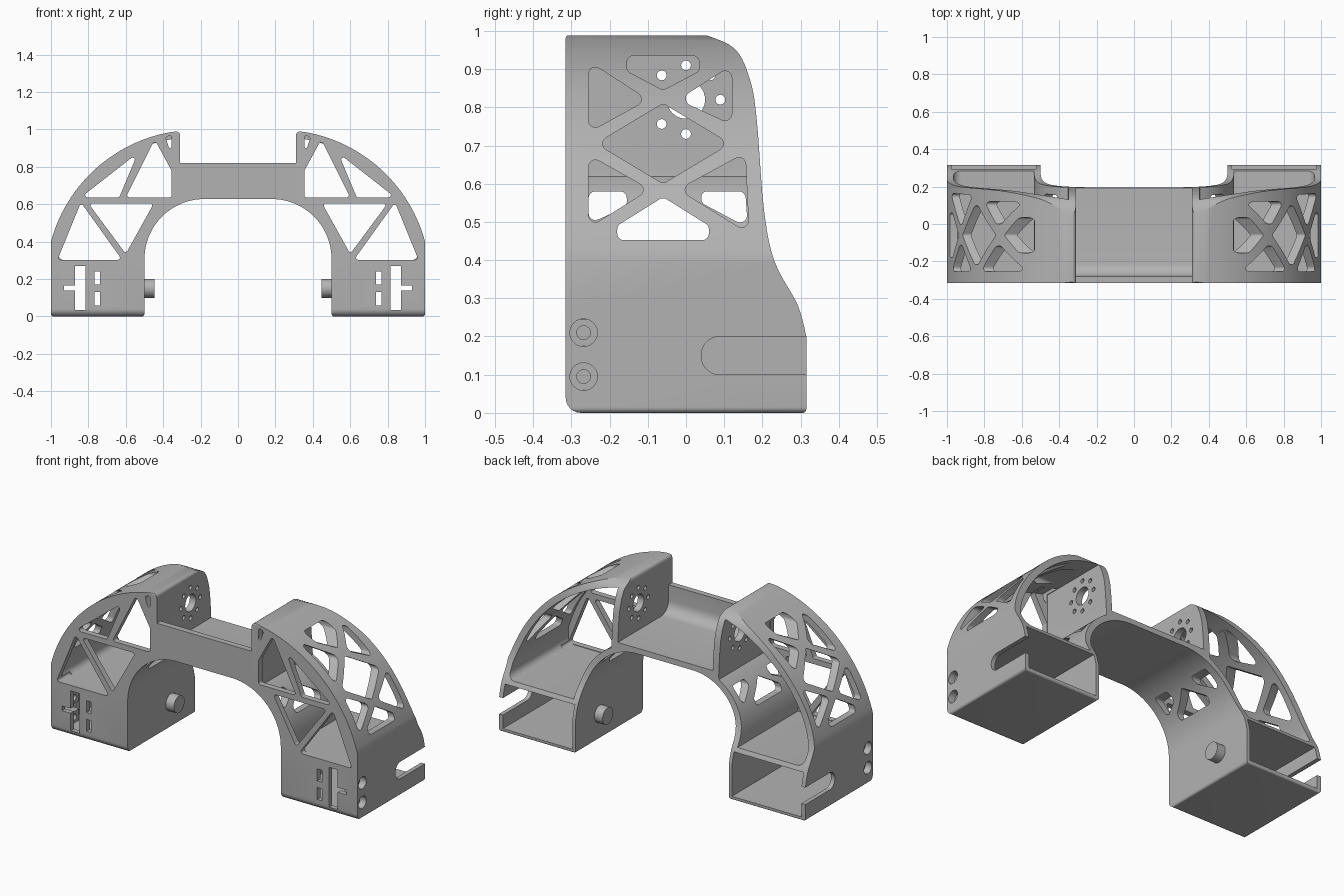
import bpy, bmesh, math
from mathutils import Vector

if "Cube" in bpy.data.objects:
    bpy.data.objects.remove(bpy.data.objects["Cube"])

grey = bpy.data.materials.new("plain_grey")
grey.use_nodes = True
COLOUR = (0.45, 0.45, 0.45, 1)
grey.diffuse_color = COLOUR
grey.node_tree.nodes["Principled BSDF"].inputs["Base Color"].default_value = COLOUR


def rounded(points, radius=0.0, steps=6):
    """Round polygon corners; a third value on a point overrides the radius."""
    out, n = [], len(points)
    for i, p in enumerate(points):
        r = p[2] if len(p) > 2 else radius
        c = Vector(p[:2])
        a = Vector(points[i - 1][:2]) - c
        b = Vector(points[(i + 1) % n][:2]) - c
        if r <= 0:
            out.append(tuple(c))
            continue
        d = min(r / math.tan(a.angle(b) / 2), a.length * 0.49, b.length * 0.49)
        a, b = a.normalized(), b.normalized()
        half = a.angle(b) / 2
        r = d * math.tan(half)
        centre = c + (a + b).normalized() * (r / math.sin(half))
        s, e = c + a * d - centre, c + b * d - centre
        sweep = s.angle_signed(e)
        for k in range(steps + 1):
            t = math.atan2(s.y, s.x) - sweep * k / steps
            out.append((centre.x + r * math.cos(t), centre.y + r * math.sin(t)))
    return out


def arc(cx, cz, r, a0, a1, steps=28):
    angles = [math.radians(a0 + (a1 - a0) * k / steps) for k in range(steps + 1)]
    return [(cx + r * math.cos(t), cz + r * math.sin(t)) for t in angles]


def spline(points, steps=5):
    p = [Vector(q) for q in [points[0]] + points + [points[-1]]]
    out = []
    for a, b, c, d in zip(p, p[1:], p[2:], p[3:]):
        for k in range(steps):
            t = k / steps
            v = 2 * b + (c - a) * t + (2 * a - 5 * b + 4 * c - d) * t * t
            out.append(tuple((v + (3 * b - a - 3 * c + d) * t ** 3) / 2))
    return out + [points[-1]]


def rect(a0, b0, a1, b1):
    return [(a0, b0), (a1, b0), (a1, b1), (a0, b1)]


def prism(name, points, axis, lo, hi):
    """Extrude an (x, z) outline along y, or a (y, z) outline along x."""
    bm = bmesh.new()
    place = (lambda a, b, t: (a, t, b)) if axis == "y" else (lambda a, b, t: (t, a, b))
    ends = [[bm.verts.new(place(a, b, t)) for a, b in points] for t in (lo, hi)]
    for end in ends:
        bm.faces.new(end)
    n = len(points)
    for i in range(n):
        j = (i + 1) % n
        bm.faces.new((ends[0][i], ends[0][j], ends[1][j], ends[1][i]))
    bmesh.ops.recalc_face_normals(bm, faces=bm.faces)
    mesh = bpy.data.meshes.new(name)
    bm.to_mesh(mesh)
    bm.free()
    mesh.materials.append(grey)
    ob = bpy.data.objects.new(name, mesh)
    bpy.context.collection.objects.link(ob)
    return ob


def activate(ob):
    bpy.ops.object.select_all(action="DESELECT")
    ob.select_set(True)
    bpy.context.view_layer.objects.active = ob


def combine(points, axis, lo, hi, operation="DIFFERENCE"):
    tool = prism("cutter", points, axis, lo, hi)
    tool.hide_render = True
    activate(body)
    mod = body.modifiers.new("cut", "BOOLEAN")
    mod.object, mod.operation, mod.solver = tool, operation, "EXACT"
    bpy.ops.object.modifier_apply(modifier=mod.name)
    bpy.data.objects.remove(tool)


# Half of the arch as a solid silhouette, slightly past the centre
outline = [(-0.05, 0.82), (-0.05, 0.628)] + arc(0.18, 0.308, 0.32, 90, 0)
outline += [(0.5, 0, 0.015), (1, 0, 0.015)] + arc(0.22, 0.19, 0.808, 15, 80.5)
outline += [(0.31, 0.99, 0.03), (0.31, 0.82)]
body = prism("arch_frame", rounded(outline), "y", -0.315, 0.315)

# Side contour shared by the whole frame
back = spline([(0.315, 0.2), (0.292, 0.283), (0.232, 0.396), (0.204, 0.533),
               (0.185, 0.77), (0.167, 0.874), (0.128, 0.953), (0.05, 0.99)])
side = [(-0.315, 0, 0.04), (0.315, 0, 0.01)] + back + [(-0.315, 0.99, 0.01)]
combine(rounded(side), "x", -0.5, 1.5, "INTERSECT")

# Hollow upper bay, open at the back
bay = [(0.535, 0.3)] + arc(0.18, 0.308, 0.355, 1, 61) + [(0.35, 0.64)]
bay += arc(0.22, 0.19, 0.77, 80.3, 14.6) + [(0.965, 0.3, 0.05)]
combine(rounded(bay), "y", -0.28, 0.5)

# Hollow base and the trough of the bridge
combine(rect(0.52, 0.02, 0.975, 0.275), "y", -0.285, 0.5)
combine(rounded([(-0.28, 0.66, 0.07), (0.5, 0.66), (0.5, 1.2), (-0.28, 1.2)]),
        "x", -0.5, 0.31)

# Screw bosses inside the base, then counterbored holes
for z in (0.095, 0.21):
    combine(rect(-0.3, z - 0.035, -0.225, z + 0.035), "x", 0.88, 0.985, "UNION")
for z in (0.095, 0.21):
    combine(arc(-0.268, z, 0.036, 0, 345, 23), "x", 0.96, 1.1)
    combine(arc(-0.268, z, 0.018, 0, 337.5, 15), "x", 0.8, 1.1)

# Triangular openings in the front wall
front_windows = [
    [(0.387, 0.955), (0.355, 0.975), (0.355, 0.86)],
    [(0.445, 0.945), (0.6, 0.637), (0.355, 0.637), (0.355, 0.78)],
    [(0.84, 0.637), (0.635, 0.637), (0.535, 0.875)],
    [(0.84, 0.61), (0.965, 0.303), (0.62, 0.303)],
    [(0.8, 0.605), (0.45, 0.605), (0.6, 0.335)],
]
for w in front_windows:
    combine(rounded(w, 0.012), "y", -0.4, -0.2)

# Connector slots in the front of the base
for r in ((0.815, 0.035, 0.872, 0.27), (0.87, 0.138, 0.93, 0.166),
          (0.738, 0.06, 0.768, 0.13), (0.738, 0.17, 0.768, 0.24)):
    combine(rect(*r), "y", -0.4, -0.2)

# Truss openings in the outer shell
bottom_window = [(-0.06, 0.565), (0.06, 0.49), (0.06, 0.452), (-0.18, 0.452), (-0.18, 0.49)]
upper_windows = [
    [(-0.155, 0.935), (0.035, 0.935), (0.035, 0.895), (-0.06, 0.845), (-0.155, 0.895)],
    [(-0.255, 0.92), (-0.255, 0.735), (-0.1, 0.82)],
    [(0.12, 0.91), (0.12, 0.755), (-0.02, 0.82)],
    [(-0.06, 0.81), (0.115, 0.705), (-0.06, 0.6), (-0.235, 0.705)],
]
lower_windows = [
    [(-0.255, 0.675), (-0.255, 0.485), (-0.095, 0.585)],
    [(0.155, 0.68), (0.165, 0.47), (-0.02, 0.585)],
    bottom_window,
]
for w in upper_windows:
    combine(rounded(w, 0.018), "x", 0.4, 1.1)
for w in lower_windows:
    combine(rounded(w, 0.018), "x", 0.57, 1.1)

# Openings in the inner arch
inner_windows = [
    bottom_window,
    [(-0.255, 0.58), (-0.155, 0.58), (-0.155, 0.54), (-0.255, 0.495)],
    [(0.04, 0.58), (0.155, 0.58), (0.162, 0.485), (0.04, 0.55)],
]
for w in inner_windows:
    combine(rounded(w, 0.018), "x", 0.3, 0.56)

# Round mount in the upright wall: a bore and a ring of bolt holes
combine(arc(0, 0.82, 0.05, 0, 348.75, 31), "x", 0.25, 0.38)
for y, z in arc(0, 0.82, 0.09, 0, 315, 7):
    combine(arc(y, z, 0.013, 0, 330, 11), "x", 0.25, 0.38)

# Open slot in the outer wall of the base
slot = [(0.04, 0.1, 0.0499), (0.4, 0.1), (0.4, 0.2), (0.04, 0.2, 0.0499)]
combine(rounded(slot, steps=10), "x", 0.9, 1.1)

# Peg on the inner wall of the base
combine(arc(0.09, 0.15, 0.05, 0, 348.75, 31), "x", 0.447, 0.51, "UNION")

# Trim at the centre and mirror to the other side
bm = bmesh.new()
bm.from_mesh(body.data)
bmesh.ops.bisect_plane(bm, geom=bm.verts[:] + bm.edges[:] + bm.faces[:], dist=1e-5,
                       plane_co=(0, 0, 0), plane_no=(1, 0, 0), clear_inner=True)
bm.to_mesh(body.data)
bm.free()
activate(body)
mirror = body.modifiers.new("mirror", "MIRROR")
mirror.use_clip = True
bpy.ops.object.modifier_apply(modifier=mirror.name)
bpy.ops.object.shade_smooth_by_angle(angle=math.radians(25))
